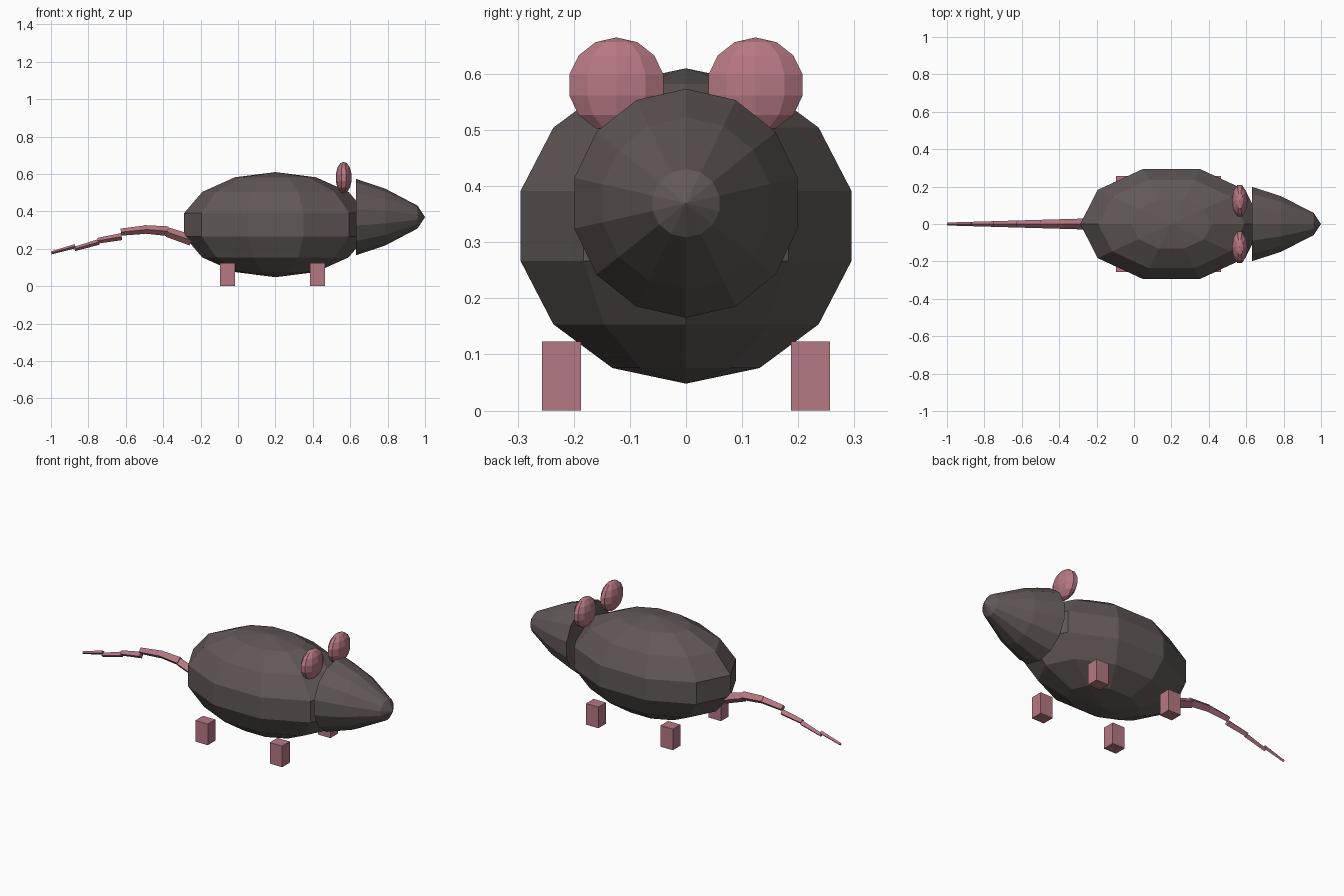
import bpy, bmesh
from math import sin, cos, pi
from mathutils import Vector, Matrix

if "Cube" in bpy.data.objects:
    bpy.data.objects.remove(bpy.data.objects["Cube"], do_unlink=True)


def material(name, rgb):
    m = bpy.data.materials.new(name)
    m.use_nodes = True
    m.diffuse_color = (*rgb, 1)
    bsdf = m.node_tree.nodes["Principled BSDF"]
    bsdf.inputs["Base Color"].default_value = (*rgb, 1)
    bsdf.inputs["Roughness"].default_value = 0.8
    return m


fur = material("dark fur", (0.12, 0.098, 0.094))
skin = material("pink skin", (0.47, 0.188, 0.224))


def finish(name, bm, mat, matrix):
    bmesh.ops.remove_doubles(bm, verts=bm.verts, dist=0.00001)
    bmesh.ops.transform(bm, matrix=matrix, verts=bm.verts)
    bmesh.ops.recalc_face_normals(bm, faces=bm.faces)
    mesh = bpy.data.meshes.new(name)
    bm.to_mesh(mesh)
    bm.free()
    mesh.materials.append(mat)
    obj = bpy.data.objects.new(name, mesh)
    bpy.context.collection.objects.link(obj)
    return obj


def lathe(name, profile, sides, mat, matrix):
    """Turn (radius, height) points about z, first corner on +x."""
    bm = bmesh.new()
    rings = []
    for r, h in profile:
        rings.append([bm.verts.new((r * cos(2 * pi * i / sides),
                                    r * sin(2 * pi * i / sides), h))
                      for i in range(sides if r else 1)])
    for a, b in zip(rings, rings[1:]):
        for i in range(sides):
            j = (i + 1) % sides
            corners = [a[i % len(a)], a[j % len(a)], b[j % len(b)], b[i % len(b)]]
            bm.faces.new(list(dict.fromkeys(corners)))
    return finish(name, bm, mat, matrix)


def ellipsoid(name, centre, radii, mat):
    bands = 7
    profile = [(sin(pi * k / bands) if 0 < k < bands else 0, cos(pi * k / bands))
               for k in range(bands + 1)]
    place = Matrix.Translation(centre) @ Matrix.Diagonal((*radii, 1))
    return lathe(name, profile, 10, mat, place)


# Body
ellipsoid("body", (0.2, 0, 0.329), (0.5, 0.318, 0.281), fur)

# Head: pointed snout turned about the x axis
lathe("head", [(0, 0.63), (0.204, 0.63), (0.153, 0.785), (0.061, 0.96), (0, 1.0)], 14, fur,
      Matrix.Translation((0, 0, 0.3695)) @ Matrix.Rotation(pi / 2, 4, "Y"))

# Ears and legs, both sides
for side, s in (("left", 1), ("right", -1)):
    ellipsoid(side + "_ear", (0.565, s * 0.124, 0.58), (0.043, 0.0905, 0.085), skin)
    for end, x in (("front", 0.425), ("back", -0.055)):
        bm = bmesh.new()
        bmesh.ops.create_cube(bm, size=1)
        finish(f"{end}_{side}_leg", bm, skin,
               Matrix.Translation((x, s * 0.222, 0.0615)) @ Matrix.Diagonal((0.08, 0.07, 0.123, 1)))

# Tail: stepped tapering links, each with (outer z, inner z)
links = [(0.178, 0.214), (0.199, 0.236), (0.243, 0.265),
         (0.289, 0.302), (0.304, 0.294), (0.289, 0.246)]
step = 0.124
for n, (z0, z1) in enumerate(links):
    start = Vector((-0.998 + n * step, 0, z0))
    end = Vector((start.x + step + 0.004, 0, z1))
    r0, r1 = 0.008 + n * 0.0036, 0.008 + (n + 1) * 0.0036
    axis = end - start
    turn = axis.to_track_quat("Z", "Y").to_matrix().to_4x4()
    lathe(f"tail_link_{n + 1}", [(0, 0), (r0, 0), (r1, axis.length), (0, axis.length)], 4, skin,
          Matrix.Translation(start) @ turn)
